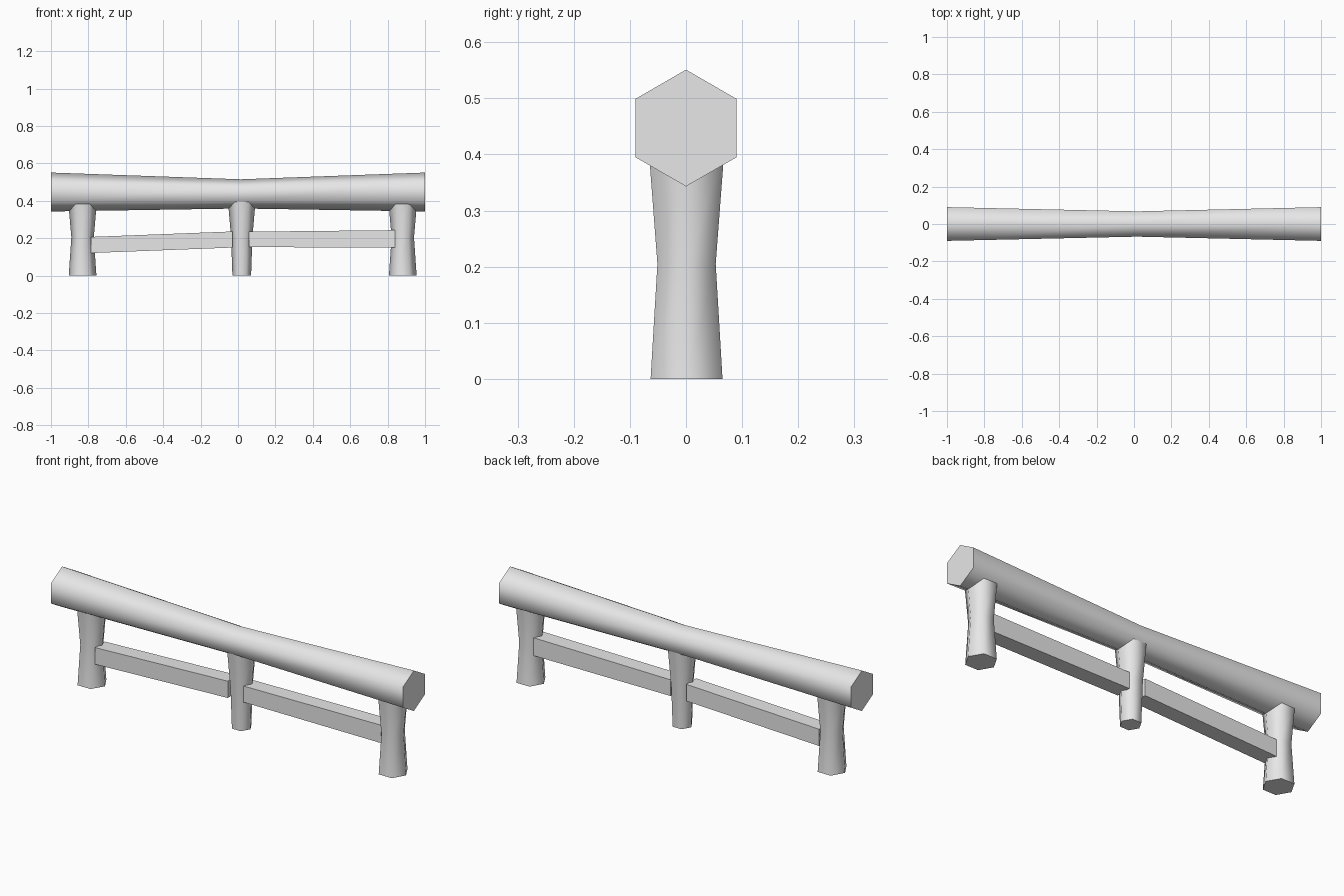
import bpy, bmesh
from math import radians, sin, cos, pi
from mathutils import Vector

cube = bpy.data.objects.get("Cube")
if cube:
    bpy.data.objects.remove(cube, do_unlink=True)

grey = bpy.data.materials.new("plain grey")
grey.use_nodes = True
grey.diffuse_color = (0.8, 0.8, 0.8, 1)
grey.node_tree.nodes["Principled BSDF"].inputs["Base Color"].default_value = (0.8, 0.8, 0.8, 1)


def loft(name, sections, smooth):
    """Skin matching cross-sections and cap both ends."""
    bm = bmesh.new()
    rings = [[bm.verts.new(p) for p in section] for section in sections]
    for a, b in zip(rings, rings[1:]):
        for i in range(len(a)):
            j = (i + 1) % len(a)
            bm.faces.new((a[i], a[j], b[j], b[i]))
    bm.faces.new(rings[0])
    bm.faces.new(rings[-1])
    bmesh.ops.recalc_face_normals(bm, faces=bm.faces)
    mesh = bpy.data.meshes.new(name)
    bm.to_mesh(mesh)
    bm.free()
    mesh.materials.append(grey)
    if smooth:
        mesh.shade_smooth()
        mesh.set_sharp_from_angle(angle=radians(75))
    obj = bpy.data.objects.new(name, mesh)
    bpy.context.collection.objects.link(obj)


def hexagon(center, radius, u, v):
    c, u, v = Vector(center), Vector(u), Vector(v)
    return [c + radius * (cos(i * pi / 3) * u + sin(i * pi / 3) * v) for i in range(6)]


X, Y, Z = (1, 0, 0), (0, 1, 0), (0, 0, 1)

# Top log, pinched at the middle, with a ridge along the top
loft("top_log", [hexagon((x, 0, z), r, Z, Y) for x, z, r in
                 ((-1, 0.447, 0.104), (0.015, 0.437, 0.078), (1, 0.447, 0.104))], True)

# Posts: name, x, radii at bottom, waist and top
posts = (("right_post", -0.831, (0.074, 0.06, 0.078)),
         ("middle_post", 0.02, (0.05, 0.057, 0.075)),
         ("left_post", 0.881, (0.074, 0.06, 0.078)))
for name, x, radii in posts:
    loft(name, [hexagon((x, 0.001, z), r, X, Y)
                for z, r in zip((0, 0.205, 0.41), radii)], True)

# Rails between the posts: each end is x, bottom, top
HALF = 0.04
rails = (("right_rail", (-0.785, 0.121, 0.207), (-0.03, 0.15, 0.236)),
         ("left_rail", (0.06, 0.152, 0.235), (0.84, 0.151, 0.243)))
for name, *ends in rails:
    loft(name, [[(x, -HALF, low), (x, HALF, low), (x, HALF, top), (x, -HALF, top)]
                for x, low, top in ends], False)
